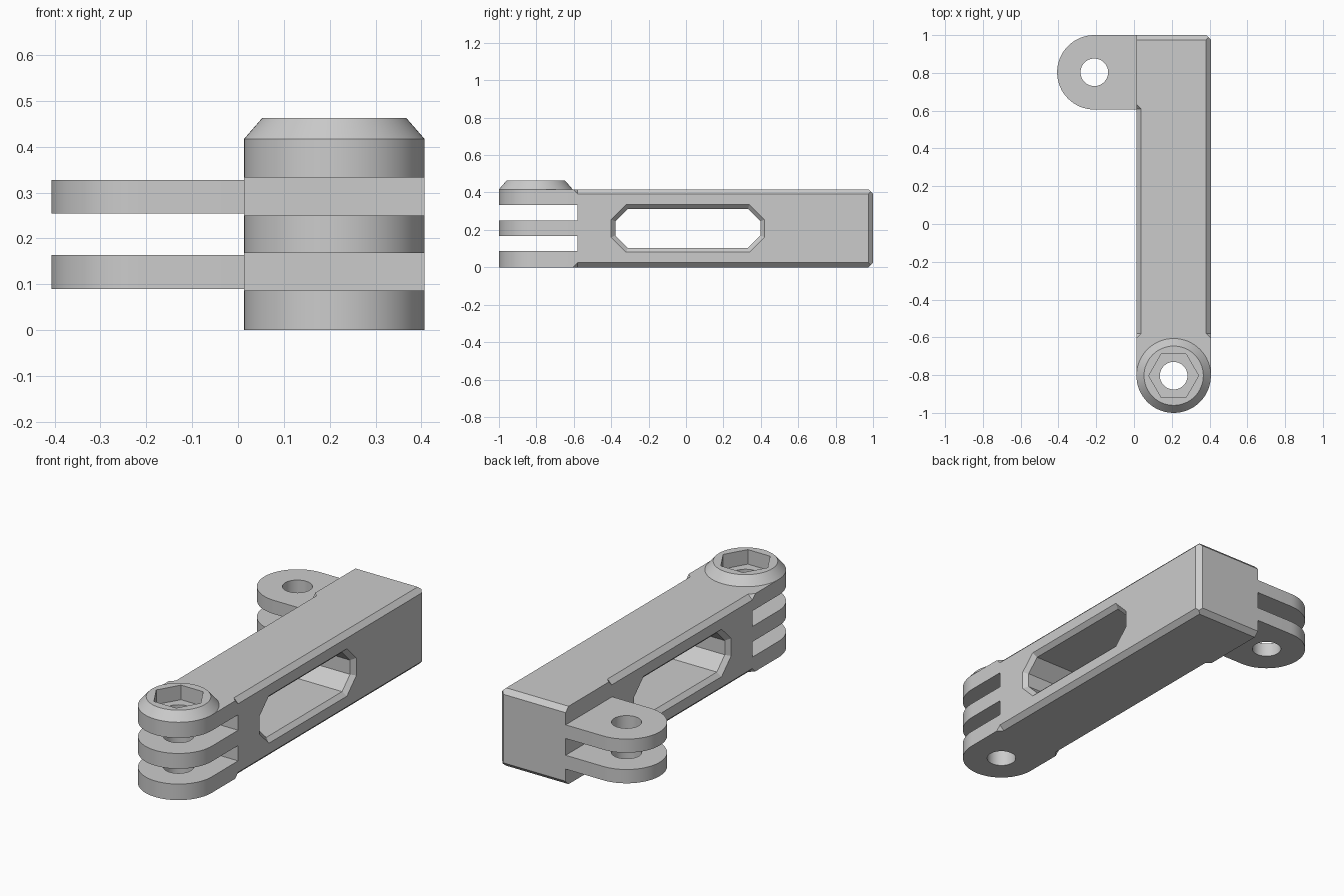
import bpy, bmesh, math
from mathutils import Vector

cube = bpy.data.objects.get("Cube")
if cube:
    bpy.data.objects.remove(cube, do_unlink=True)

grey = bpy.data.materials.new("plain grey")
grey.use_nodes = True
grey.diffuse_color = (0.6, 0.6, 0.6, 1)
grey.node_tree.nodes["Principled BSDF"].inputs["Base Color"].default_value = (0.6, 0.6, 0.6, 1)

LEFT, RIGHT, BACK, TOP = 0.407, 0.013, 1.0, 0.417   # arm limits
RADIUS = 0.197                                      # rounded ends
HOLE = 0.073
CHAMFER = 0.025
PIVOT = Vector((0.21, -0.803))
LUG = Vector((-0.21, 0.803))
FORK_END = -0.58


def loft(name, rings):
    """Closed solid through a list of matching point rings."""
    bm = bmesh.new()
    loops = [[bm.verts.new(p) for p in ring] for ring in rings]
    n = len(loops[0])
    for a, b in zip(loops, loops[1:]):
        for i in range(n):
            j = (i + 1) % n
            bm.faces.new((a[i], a[j], b[j], b[i]))
    bm.faces.new(loops[0])
    bm.faces.new(loops[-1])
    bmesh.ops.recalc_face_normals(bm, faces=bm.faces)
    mesh = bpy.data.meshes.new(name)
    bm.to_mesh(mesh)
    bm.free()
    mesh.materials.append(grey)
    obj = bpy.data.objects.new(name, mesh)
    bpy.context.collection.objects.link(obj)
    return obj


def arc(center, radius, start, end, steps):
    angles = [math.radians(start + (end - start) * i / steps) for i in range(steps + 1)]
    return [(center.x + radius * math.cos(a), center.y + radius * math.sin(a)) for a in angles]


def circle(center, radius, steps=64):
    return arc(center, radius, 0, 360, steps)[:-1]


def prism(name, outline, z0, z1):
    return loft(name, [[(x, y, z) for x, y in outline] for z in (z0, z1)])


def activate(obj):
    bpy.ops.object.select_all(action='DESELECT')
    obj.select_set(True)
    bpy.context.view_layer.objects.active = obj


def cut(obj, cutters):
    activate(obj)
    for c in cutters:
        mod = obj.modifiers.new("cut", 'BOOLEAN')
        mod.operation = 'DIFFERENCE'
        mod.solver = 'EXACT'
        mod.object = c
        bpy.ops.object.modifier_apply(modifier=mod.name)
        bpy.data.objects.remove(c, do_unlink=True)


def edge_cutter(p0, p1, u, v, taper0=0, taper1=0):
    """Chamfers the edge p0-p1 with outward directions u, v; ends may slope."""
    p0, p1, u, v = Vector(p0), Vector(p1), Vector(u), Vector(v)
    along = (p1 - p0).normalized()
    h = CHAMFER / 2
    rings = []
    for p, slope in ((p0, -taper0), (p1, taper1)):
        rings.append([p + u * h - v * 3 * h,
                      p + v * h - u * 3 * h,
                      p + (u + v) * h + along * slope * 4 * h])
    return loft("edge_cutter", rings)


def slot_ring(x, grow):
    """Octagon in the yz plane, offset outward by grow."""
    half_y, half_z, corner = 0.388 + grow, 0.105 + grow, 0.067 + 0.586 * grow
    q = [(half_y, half_z - corner), (half_y - corner, half_z)]
    pts = q + [(-y, z) for y, z in reversed(q)]
    pts += [(-y, -z) for y, z in pts]
    return [(x, 0.01 + y, 0.208 + z) for y, z in pts]


# Arm: long bar with a rounded front end
outline = arc(PIVOT, RADIUS, 180, 360, 32) + [(LEFT, BACK), (RIGHT, BACK)]
arm = prism("arm", outline, 0, TOP)

cutters = []
# Chamfers on the long edges and around the back end
for z, up in ((0, -1), (TOP, 1)):
    w = (0, 0, up)
    cutters.append(edge_cutter((LEFT, FORK_END, z), (LEFT, 1.1, z), (1, 0, 0), w, 1, 0))
    cutters.append(edge_cutter((RIGHT, FORK_END, z), (RIGHT, 0.61, z), (-1, 0, 0), w, 1, 1))
    cutters.append(edge_cutter((-0.1, BACK, z), (0.55, BACK, z), (0, 1, 0), w))
cutters.append(edge_cutter((LEFT, BACK, -0.1), (LEFT, BACK, 0.55), (1, 0, 0), (0, 1, 0)))

# Fork gaps, bolt hole and the flared side slot
gap = [(-0.1, -1.1), (0.5, -1.1), (0.5, FORK_END), (-0.1, FORK_END)]
for z0, z1 in ((0.086, 0.168), (0.25, 0.333)):
    cutters.append(prism("gap_cutter", gap, z0, z1))
cutters.append(prism("hole_cutter", circle(PIVOT, HOLE), -0.1, 0.6))
f = 0.022
cutters.append(loft("slot_cutter", [
    slot_ring(RIGHT - f, 2 * f), slot_ring(RIGHT + f, 0),
    slot_ring(LEFT - f, 0), slot_ring(LEFT + f, 2 * f)]))

# Hexagonal nut pocket, shared by the arm and the boss on top
hexagon = circle(PIVOT, 0.132, 6)
cutters.append(prism("pocket_cutter", hexagon, 0.385, 0.6))
cut(arm, cutters)

# Conical boss around the nut pocket
boss = loft("nut_boss", [[(x, y, z) for x, y in circle(PIVOT, r)]
                         for r, z in ((RADIUS, TOP), (0.157, 0.463))])
cut(boss, [prism("pocket_cutter", hexagon, 0.3, 0.6)])

# Two side lugs with a bolt hole
parts = [arm, boss]
lug_outline = arc(LUG, RADIUS, 90, 270, 32) + [(RIGHT, LUG.y - RADIUS), (RIGHT, BACK)]
for name, z0, z1 in (("lower_lug", 0.09, 0.164), ("upper_lug", 0.254, 0.327)):
    lug = prism(name, lug_outline, z0, z1)
    cut(lug, [prism("hole_cutter", circle(LUG, HOLE), -0.1, 0.6)])
    parts.append(lug)

for part in parts:
    activate(part)
    bpy.ops.object.shade_smooth_by_angle(angle=math.radians(25))
